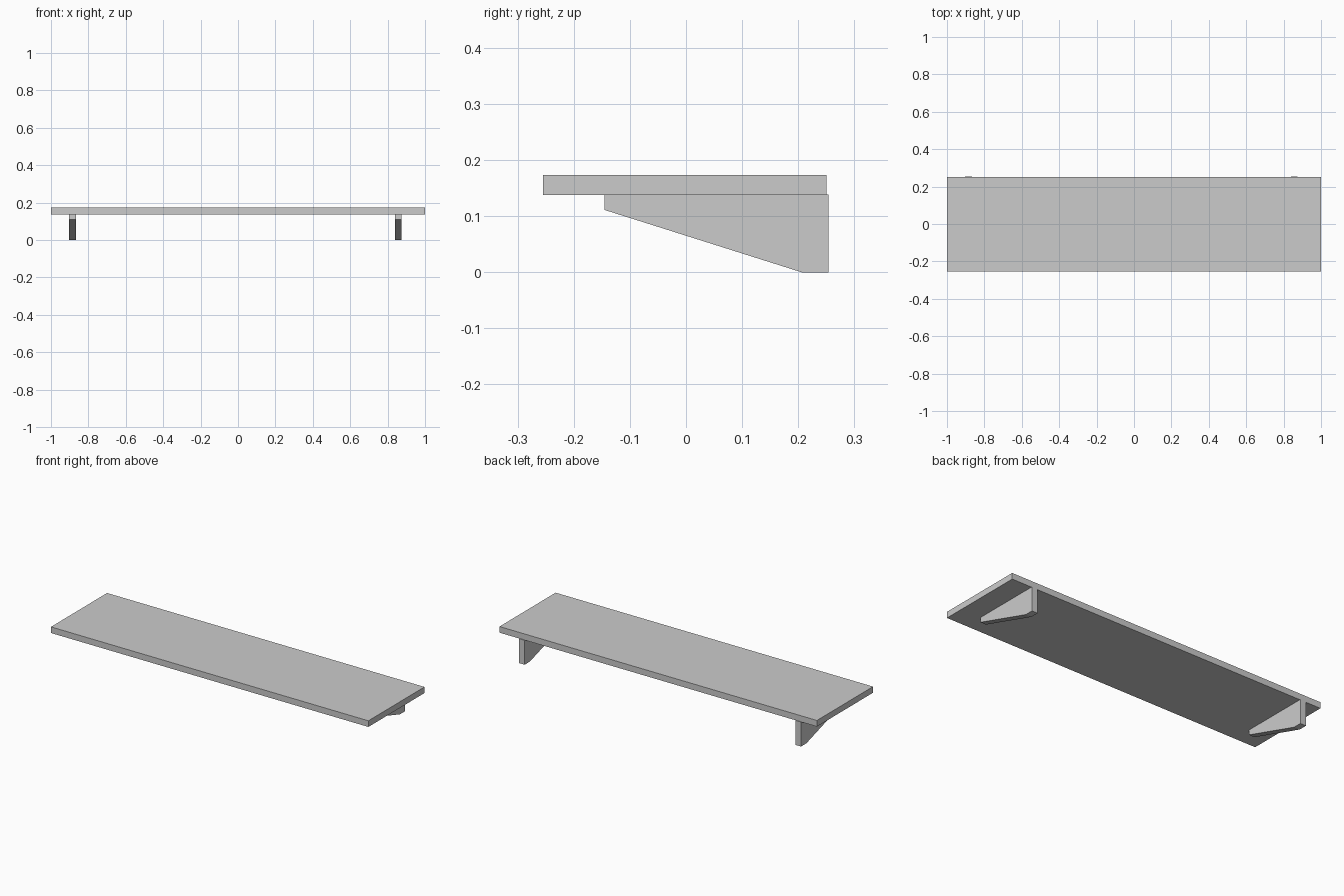
import bpy
import bmesh
from mathutils import Vector

cube = bpy.data.objects.get("Cube")
if cube:
    bpy.data.objects.remove(cube, do_unlink=True)

# Single plain grey for the whole shelf
GREY = (0.6, 0.6, 0.6, 1.0)
grey = bpy.data.materials.new("light_grey")
grey.use_nodes = True
grey.diffuse_color = GREY
grey.node_tree.nodes["Principled BSDF"].inputs["Base Color"].default_value = GREY


def extrude_profile(name, profile, x_min, x_max):
    """Extrude a side profile of (y, z) points along x into a solid."""
    bm = bmesh.new()
    face = bm.faces.new([bm.verts.new((x_min, y, z)) for y, z in profile])
    result = bmesh.ops.extrude_face_region(bm, geom=[face])
    moved = [v for v in result["geom"] if isinstance(v, bmesh.types.BMVert)]
    bmesh.ops.translate(bm, verts=moved, vec=Vector((x_max - x_min, 0, 0)))
    # Make sure both end caps exist, then point all normals outward
    bmesh.ops.holes_fill(bm, edges=bm.edges[:], sides=0)
    bmesh.ops.recalc_face_normals(bm, faces=bm.faces[:])
    mesh = bpy.data.meshes.new(name)
    bm.to_mesh(mesh)
    bm.free()
    mesh.materials.append(grey)
    obj = bpy.data.objects.new(name, mesh)
    bpy.context.collection.objects.link(obj)
    return obj


# Shelf board
BOARD_BOTTOM, BOARD_TOP = 0.138, 0.173
extrude_profile("shelf_board",
                [(-0.255, BOARD_BOTTOM), (0.25, BOARD_BOTTOM),
                 (0.25, BOARD_TOP), (-0.255, BOARD_TOP)], -1.0, 1.0)

# Tapered brackets, standing slightly proud of the board's back edge
BRACKET = [(-0.145, 0.111), (0.206, 0.0), (0.254, 0.0),
           (0.254, 0.139), (-0.145, 0.139)]
WIDTH = 0.036
for side, x in (("right", -0.885), ("left", 0.857)):
    extrude_profile(side + "_bracket", BRACKET, x - WIDTH / 2, x + WIDTH / 2)
